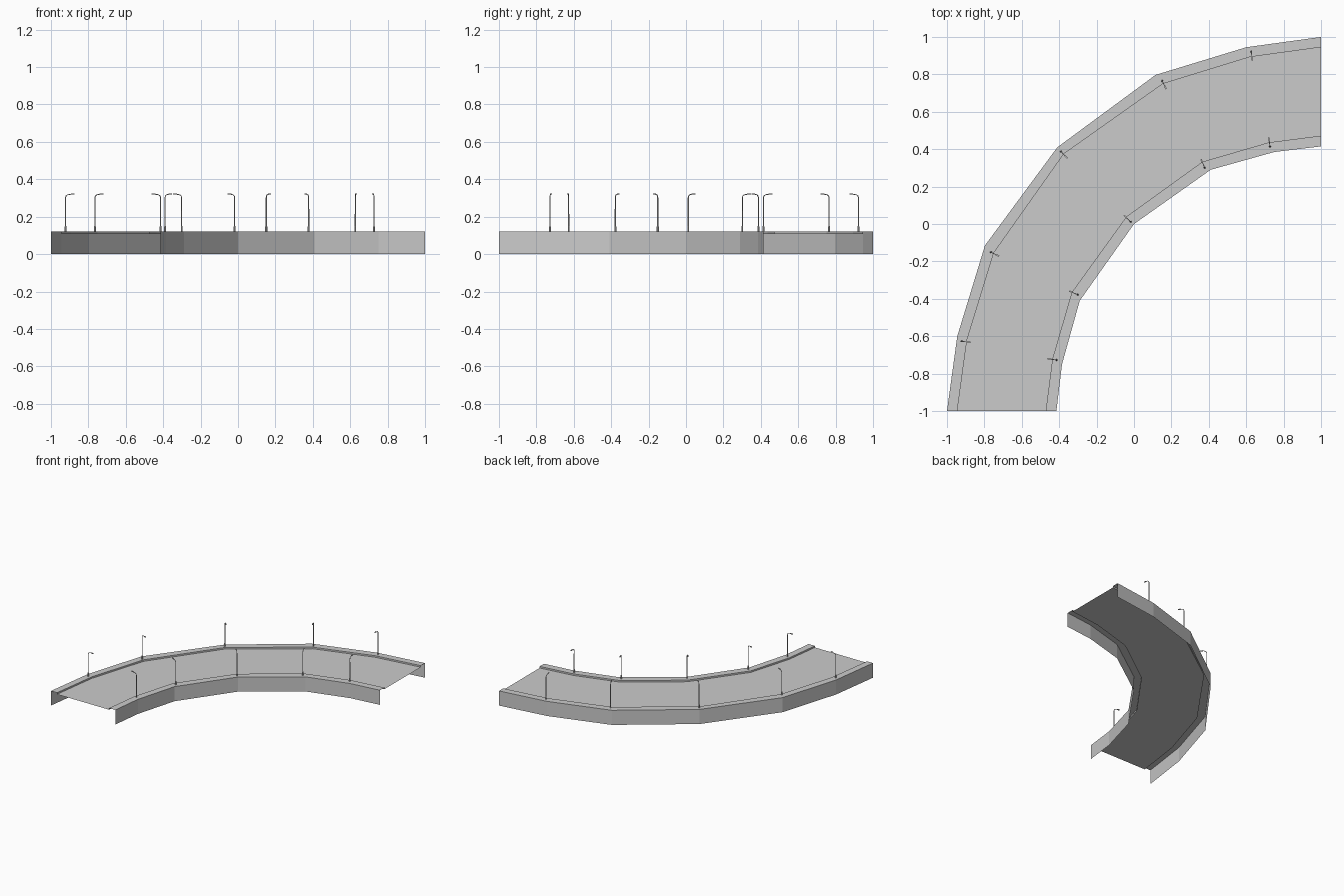
import bpy, bmesh, math
from mathutils import Vector, Matrix

if "Cube" in bpy.data.objects:
    bpy.data.objects.remove(bpy.data.objects["Cube"])

TOP, ROAD = 0.12, 0.107


def mirrored(half):
    """Complete a plan path by reflecting it across the bend's diagonal."""
    tail = [(-y, -x) for x, y in reversed(half[:-1])]
    return half + tail


# Plan lines of the bend: start of the road up to its diagonal
outer_edge = mirrored([(-1, -1), (-0.945, -0.6), (-0.797, -0.115), (-0.41, 0.41)])
outer_kerb = mirrored([(-0.945, -1), (-0.893, -0.62), (-0.75, -0.155), (-0.375, 0.375)])
inner_kerb = mirrored([(-0.472, -1), (-0.436, -0.72), (-0.333, -0.366), (-0.04, 0.04)])
inner_edge = mirrored([(-0.415, -1), (-0.385, -0.75), (-0.29, -0.41), (0, 0)])


def finish(name, bm):
    me = bpy.data.meshes.new(name)
    bm.to_mesh(me)
    bm.free()
    ob = bpy.data.objects.new(name, me)
    bpy.context.collection.objects.link(ob)
    return ob


def strip(name, rails):
    """Sheet lofted across successive (plan path, height) rails."""
    bm = bmesh.new()
    rows = [[bm.verts.new((x, y, z)) for x, y in path] for path, z in rails]
    for a, b in zip(rows, rows[1:]):
        for i in range(len(a) - 1):
            bm.faces.new((a[i], b[i], b[i + 1], a[i + 1]))
    return finish(name, bm)


# Road deck, kerbs and side skirts (open underneath)
strip("road_deck", [(outer_kerb, ROAD), (inner_kerb, ROAD)])
strip("outer_kerb", [(outer_edge, TOP), (outer_kerb, TOP), (outer_kerb, ROAD)])
strip("inner_kerb", [(inner_kerb, ROAD), (inner_kerb, TOP), (inner_edge, TOP)])
strip("outer_skirt", [(outer_edge, 0), (outer_edge, TOP)])
strip("inner_skirt", [(inner_edge, TOP), (inner_edge, 0)])


def tube(bm, pts, sides=6):
    """Capped tube in the xz plane through (x, z, radius) points."""
    rings = []
    for i, (x, z, r) in enumerate(pts):
        p, q = pts[max(i - 1, 0)], pts[min(i + 1, len(pts) - 1)]
        t = Vector((q[0] - p[0], 0, q[1] - p[1])).normalized()
        v = Vector((0, 1, 0))
        u = v.cross(t)
        rings.append([bm.verts.new(Vector((x, 0, z)) + r * (
            u * math.cos(k * math.tau / sides) + v * math.sin(k * math.tau / sides)))
            for k in range(sides)])
    for a, b in zip(rings, rings[1:]):
        for k in range(sides):
            n = (k + 1) % sides
            bm.faces.new((a[k], a[n], b[n], b[k]))
    bm.faces.new(rings[0][::-1])
    bm.faces.new(rings[-1])


# Street lamp: stepped post, curved arm, flat lamp head
bm = bmesh.new()
tube(bm, [(0, TOP, 0.0055), (0, 0.147, 0.0055), (0, 0.15, 0.0032), (0, 0.302, 0.0028),
          (0.003, 0.311, 0.0026), (0.011, 0.317, 0.0024), (0.034, 0.321, 0.0022)])
bmesh.ops.create_cube(bm, size=1, matrix=Matrix.Translation((0.039, 0, 0.3205))
                      @ Matrix.Diagonal((0.02, 0.008, 0.005, 1)))
lamp = finish("street_lamp", bm)
lamp_mesh = lamp.data
bpy.data.objects.remove(lamp)

# Lamps along both kerbs, arms reaching over the road
outer_lamps = mirrored([(-0.922, -0.627), (-0.765, -0.151), (-0.39, 0.387)])
inner_lamps = mirrored([(-0.414, -0.727), (-0.301, -0.378), (-0.018, 0.012)])
outer_angles = [-7, -25, -45, -65, -83]
inner_angles = [173, 156, 135, 114, 97]
for side, spots, angles in (("outer", outer_lamps, outer_angles),
                            ("inner", inner_lamps, inner_angles)):
    for i, ((x, y), a) in enumerate(zip(spots, angles)):
        ob = bpy.data.objects.new(f"{side}_street_lamp_{i + 1}", lamp_mesh)
        ob.location = (x, y, 0)
        ob.rotation_euler.z = math.radians(a)
        bpy.context.collection.objects.link(ob)
